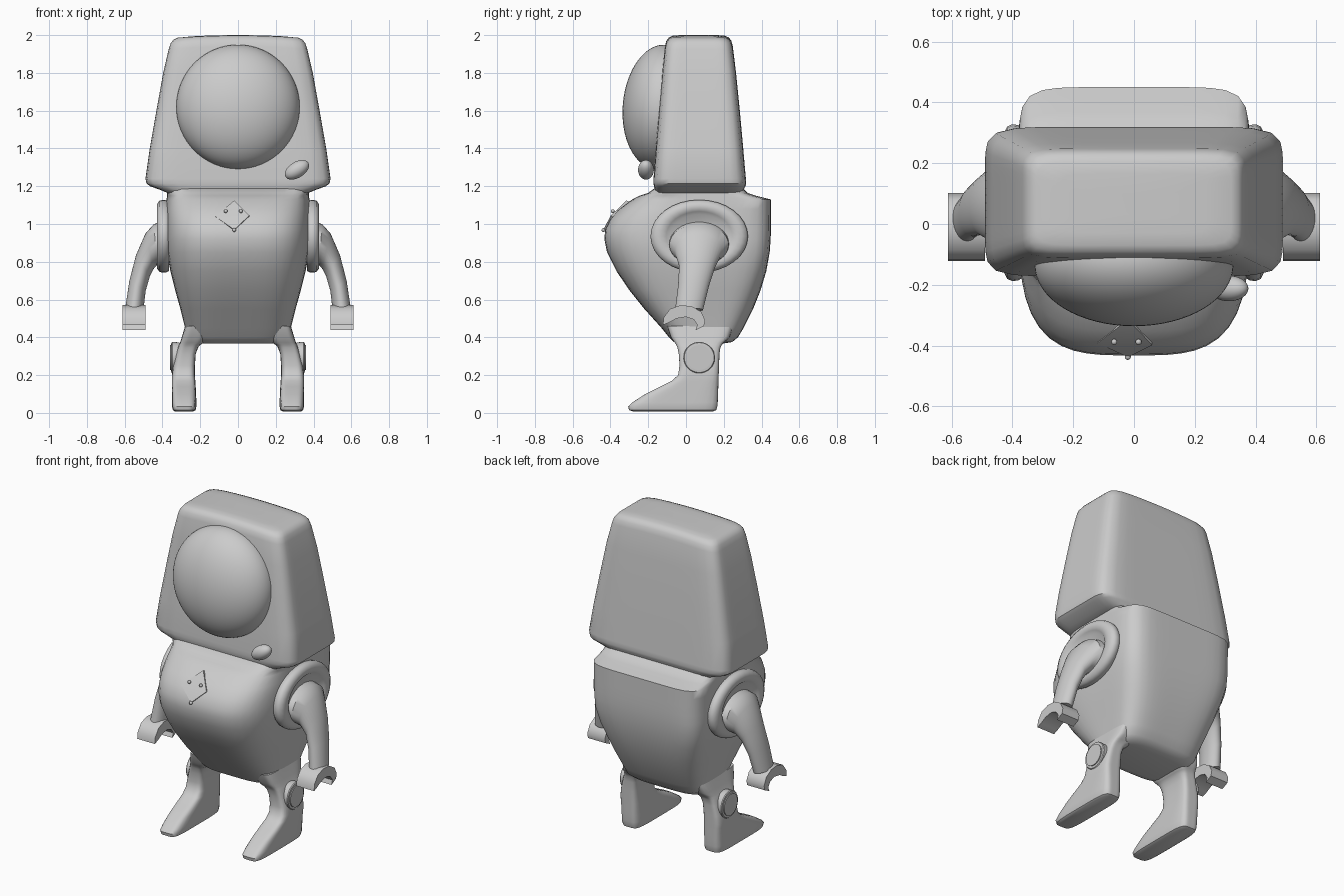
import bpy, bmesh
from math import sin, cos, pi, radians
from mathutils import Vector, Matrix

if "Cube" in bpy.data.objects:
    bpy.data.objects.remove(bpy.data.objects["Cube"])


def finish(name, bm, mirror=False, angle=40):
    bmesh.ops.recalc_face_normals(bm, faces=bm.faces)
    me = bpy.data.meshes.new(name)
    bm.to_mesh(me)
    bm.free()
    ob = bpy.data.objects.new(name, me)
    bpy.context.collection.objects.link(ob)
    bpy.ops.object.select_all(action='DESELECT')
    ob.select_set(True)
    bpy.context.view_layer.objects.active = ob
    bpy.ops.object.shade_smooth_by_angle(angle=radians(angle))
    if mirror:
        ob.modifiers.new("Mirror", 'MIRROR').use_mirror_merge = False
    return ob


def loft(rings):
    bm = bmesh.new()
    rows = [[bm.verts.new(p) for p in r] for r in rings]
    n = len(rows[0])
    for a, b in zip(rows, rows[1:]):
        for i in range(n):
            j = (i + 1) % n
            bm.faces.new((a[i], a[j], b[j], b[i]))
    bm.faces.new(rows[0][::-1])
    bm.faces.new(rows[-1])
    return bm


def section(z, x0, x1, y0, y1, pf, pb=None, mid=0.5, n=64):
    """Horizontal superellipse slice; front and back have their own squareness."""
    cx, hx = (x0 + x1) / 2, (x1 - x0) / 2
    ym = y0 + (y1 - y0) * mid
    out = []
    for i in range(n):
        t = 2 * pi * i / n
        c, s = cos(t), sin(t)
        p = pf if s < 0 else (pb or pf)
        r = (abs(c) ** p + abs(s) ** p) ** (-1 / p)
        out.append(Vector((cx + hx * c * r, ym + s * r * ((y1 - ym) if s > 0 else (ym - y0)), z)))
    return out


def disc(x, cy, cz, ry, rz, n=32):
    return [Vector((x, cy + ry * cos(2 * pi * i / n), cz + rz * sin(2 * pi * i / n))) for i in range(n)]


def ellipsoid(bm, loc, radii, rot=Matrix(), seg=48, rows=24):
    m = Matrix.Translation(loc) @ rot @ Matrix.Diagonal((*radii, 1))
    bmesh.ops.create_uvsphere(bm, u_segments=seg, v_segments=rows, radius=1, matrix=m)


# Body: egg-like front, boxy back (z, half width, front y, back y, squareness front/back)
body = [(.368, .21, -.03, .20, 4, 4), (.375, .245, -.065, .245, 4, 4), (.40, .268, -.09, .275, 4, 4),
        (.45, .28, -.13, .305, 4, 4), (.55, .305, -.22, .355, 4, 4.5), (.65, .333, -.30, .395, 3.8, 5),
        (.75, .358, -.368, .425, 3.6, 6), (.85, .376, -.418, .443, 3.5, 7), (.92, .38, -.432, .448, 3.5, 7),
        (.97, .38, -.428, .45, 3.5, 7), (1.03, .38, -.40, .45, 3.5, 7), (1.08, .38, -.352, .45, 3.5, 7),
        (1.13, .378, -.285, .45, 3.7, 7), (1.15, .376, -.245, .37, 4, 7), (1.165, .375, -.20, .325, 6, 8),
        (1.19, .374, -.165, .30, 8, 8)]
finish("body", loft([section(z, -h, h, a, b, pf, pb, .58) for z, h, a, b, pf, pb in body]))

# Head: tapering box with rounded edges
head = [(1.165, .375, -.16, .30), (1.18, .41, -.165, .305), (1.20, .465, -.17, .315), (1.215, .485, -.172, .319),
        (1.24, .490, -.172, .317), (1.40, .467, -.160, .303), (1.60, .432, -.144, .285), (1.80, .396, -.126, .265),
        (1.94, .367, -.112, .248), (1.97, .357, -.104, .240), (1.988, .343, -.090, .226), (1.997, .32, -.07, .205),
        (2.0, .24, -.03, .165), (2.0, .10, .03, .10)]
bm = loft([section(z, -h, h, a, b, 9) for z, h, a, b in head])
for v in bm.verts:
    if v.co.z > 1.93:
        v.co.z -= .014 * (v.co.x / .36) ** 2
finish("head", bm)

# Face dome and small button beneath it
bm = bmesh.new()
ellipsoid(bm, (0, -.135, 1.62), (.327, .2, .33), Matrix.Rotation(radians(-5), 4, 'X'), 64, 32)
finish("face_dome", bm)
bm = bmesh.new()
ellipsoid(bm, (.312, -.212, 1.287), (.071, .042, .042), Matrix.Rotation(radians(-32), 4, 'Y'), 32, 16)
finish("button", bm)

# Chest plate: thin kite with three studs
bm = bmesh.new()
kite = [Vector(p) for p in ((-.02, -.315, 1.125), (.06, -.398, 1.045), (-.02, -.438, .97), (-.12, -.392, 1.04))]
push = Vector((0, .02, -.012))
front = [bm.verts.new(p) for p in kite]
back = [bm.verts.new(p + push) for p in kite]
for i in range(4):
    j = (i + 1) % 4
    bm.faces.new((front[i], front[j], back[j], back[i]))
for q in (front, back):
    bm.faces.new((q[0], q[1], q[3]))
    bm.faces.new((q[1], q[2], q[3]))
finish("chest_plate", bm, angle=20)
bm = bmesh.new()
for p in ((-.065, -.388, 1.068), (.015, -.388, 1.068), (-.02, -.437, .968)):
    ellipsoid(bm, p, (.01, .01, .01), seg=12, rows=8)
finish("chest_studs", bm)

# Legs with long wedge feet (z, inner x, outer x, front y, back y)
leg = [(.008, .238, .335, -.28, .145), (.015, .224, .345, -.302, .16), (.035, .22, .35, -.306, .166),
       (.055, .22, .35, -.285, .168), (.10, .222, .35, -.215, .17), (.14, .224, .35, -.135, .171),
       (.17, .226, .35, -.075, .172), (.20, .228, .35, -.042, .173), (.25, .228, .343, -.034, .175),
       (.31, .224, .328, -.038, .177), (.345, .212, .318, -.045, .182), (.36, .20, .312, -.052, .19),
       (.372, .18, .307, -.06, .20), (.40, .17, .298, -.08, .23), (.46, .16, .28, -.10, .25)]
finish("leg", loft([section(*r, 5, n=48) for r in leg]), mirror=True)

# Round ankle caps
cap = [(.31, .08), (.348, .083), (.353, .079), (.354, .066), (.36, .066)]
finish("ankle_cap", loft([disc(x, .07, .293, r, r) for x, r in cap]), mirror=True)

# Shoulder rings
ring = [(.365, .95), (.38, .99), (.40, 1), (.417, .97), (.429, .88), (.43, .78), (.422, .68), (.405, .6)]
finish("shoulder_ring", loft([disc(x, .07, .935, .258 * s, .193 * s) for x, s in ring]), mirror=True, angle=60)

# Arms: ellipses spanned by an outer and inner edge (outer x,z, inner x,z, front y, back y)
arm = [(.39, 1.015, .39, .77, -.09, .23), (.445, 1.0, .43, .78, -.088, .225), (.49, .95, .445, .765, -.058, .19),
       (.54, .835, .466, .725, -.036, .155), (.575, .70, .489, .645, -.042, .122), (.597, .555, .502, .535, -.058, .09)]
rows = []
for ax, az, bx, bz, y0, y1 in arm:
    mid = Vector(((ax + bx) / 2, (y0 + y1) / 2, (az + bz) / 2))
    u, w = Vector(((ax - bx) / 2, 0, (az - bz) / 2)), Vector((0, (y1 - y0) / 2, 0))
    rows.append([mid + u * cos(2 * pi * i / 32) + w * sin(2 * pi * i / 32) for i in range(32)])
finish("arm", loft(rows), mirror=True)

# Gripper hands: crescent profile extruded sideways
claw = [(-.122, .465), (-.118, .505), (-.085, .55), (-.03, .57), (.03, .565), (.08, .535), (.102, .49),
        (.095, .46), (.05, .438), (.06, .465), (.04, .495), (0, .508), (-.05, .50), (-.09, .478)]
bm = bmesh.new()
cols = [[bm.verts.new((x, y, z)) for y, z in claw] for x in (.49, .612)]
for i in range(len(claw)):
    j = (i + 1) % len(claw)
    bm.faces.new((cols[0][i], cols[0][j], cols[1][j], cols[1][i]))
for c in cols:
    bm.faces.new(c)
finish("hand", bm, mirror=True)
